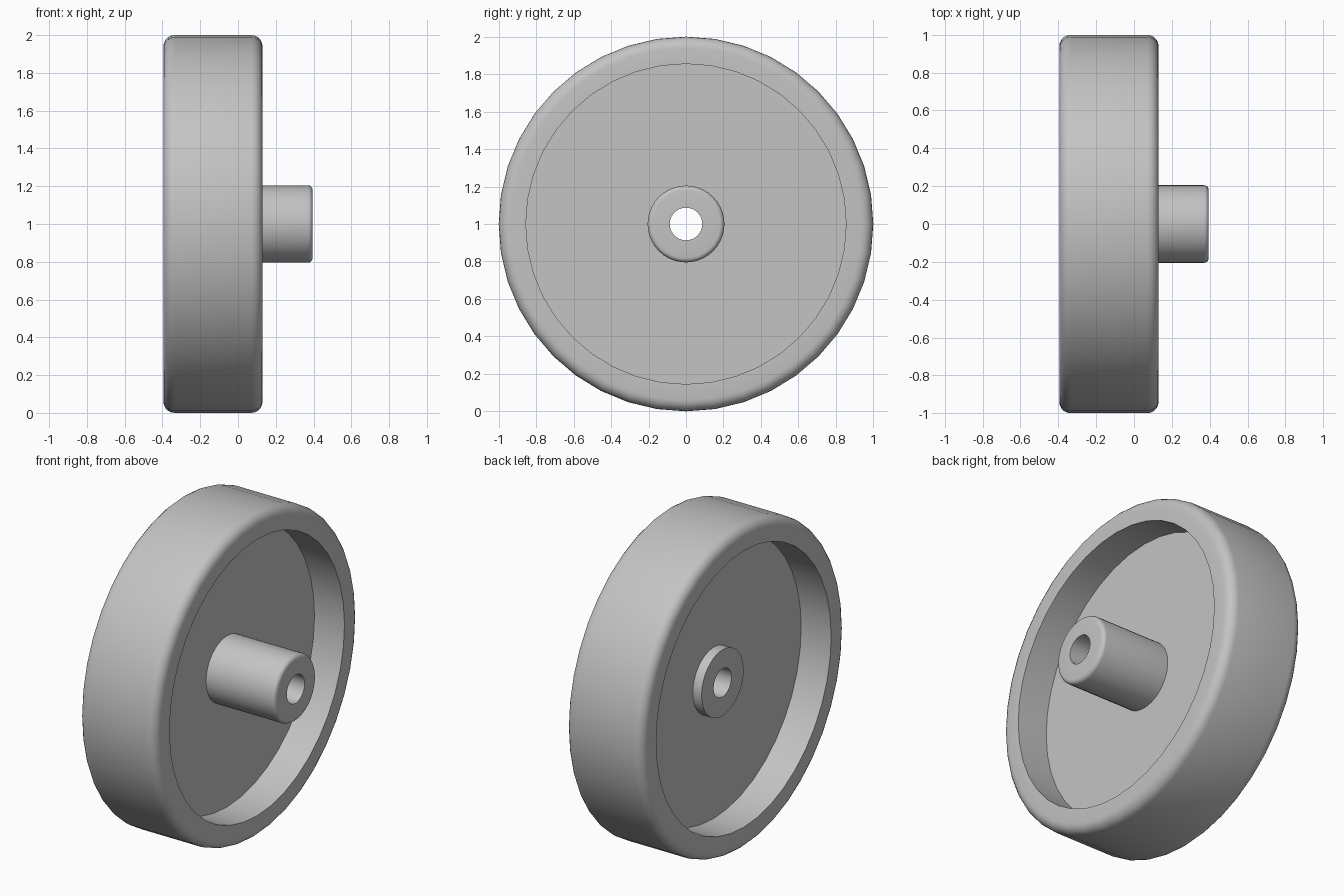
import bpy, bmesh, math

SIDES = 40

if "Cube" in bpy.data.objects:
    bpy.data.objects.remove(bpy.data.objects["Cube"], do_unlink=True)

# Single material
grey = bpy.data.materials.new("light grey")
grey.use_nodes = True
colour = (0.55, 0.55, 0.55, 1)
grey.diffuse_color = colour
grey.node_tree.nodes["Principled BSDF"].inputs["Base Color"].default_value = colour


def fillet(x, r, radius, start, steps=5):
    """Rounded outer corner at (x, r), sweeping a quarter turn clockwise from start degrees."""
    sx = -1 if start > 90 else 1
    cx, cr = x - sx * radius, r - radius
    angles = [math.radians(start - 90 * i / steps) for i in range(steps + 1)]
    return [(cx + radius * math.cos(a), cr + radius * math.sin(a)) for a in angles]


# Dimensions along the axle (x) and outwards (r)
rim_back, rim_front, rim_inner = -0.395, 0.13, 0.855
web_back, web_front = -0.19, -0.075
hub_back, hub_front, hub_radius, bore = -0.25, 0.395, 0.205, 0.087

# Closed cross-section: bore, short boss, web, rim, web, long boss
profile = [(hub_back, bore), (hub_back, hub_radius), (web_back, hub_radius),
           (web_back, rim_inner), (rim_back, rim_inner)]
profile += fillet(rim_back, 1.0, 0.06, 180)
profile += fillet(rim_front, 1.0, 0.06, 90)
profile += [(rim_front, rim_inner), (web_front, rim_inner), (web_front, hub_radius)]
profile += fillet(hub_front, hub_radius, 0.025, 90)
profile += [(hub_front, bore)]

# Revolve the section around the axle
bm = bmesh.new()
rings = []
for i in range(SIDES):
    a = math.tau * i / SIDES
    rings.append([bm.verts.new((x, r * math.cos(a), 1 + r * math.sin(a))) for x, r in profile])
count = len(profile)
for i in range(SIDES):
    here, there = rings[i], rings[(i + 1) % SIDES]
    for j in range(count):
        k = (j + 1) % count
        bm.faces.new((here[j], here[k], there[k], there[j]))
bmesh.ops.recalc_face_normals(bm, faces=bm.faces)

mesh = bpy.data.meshes.new("wheel_with_hub")
bm.to_mesh(mesh)
bm.free()
mesh.materials.append(grey)
wheel = bpy.data.objects.new("wheel_with_hub", mesh)
bpy.context.collection.objects.link(wheel)

# Smooth the curved surfaces, keep the machined edges sharp
bpy.ops.object.select_all(action="DESELECT")
wheel.select_set(True)
bpy.context.view_layer.objects.active = wheel
bpy.ops.object.shade_smooth_by_angle(angle=math.radians(30))
